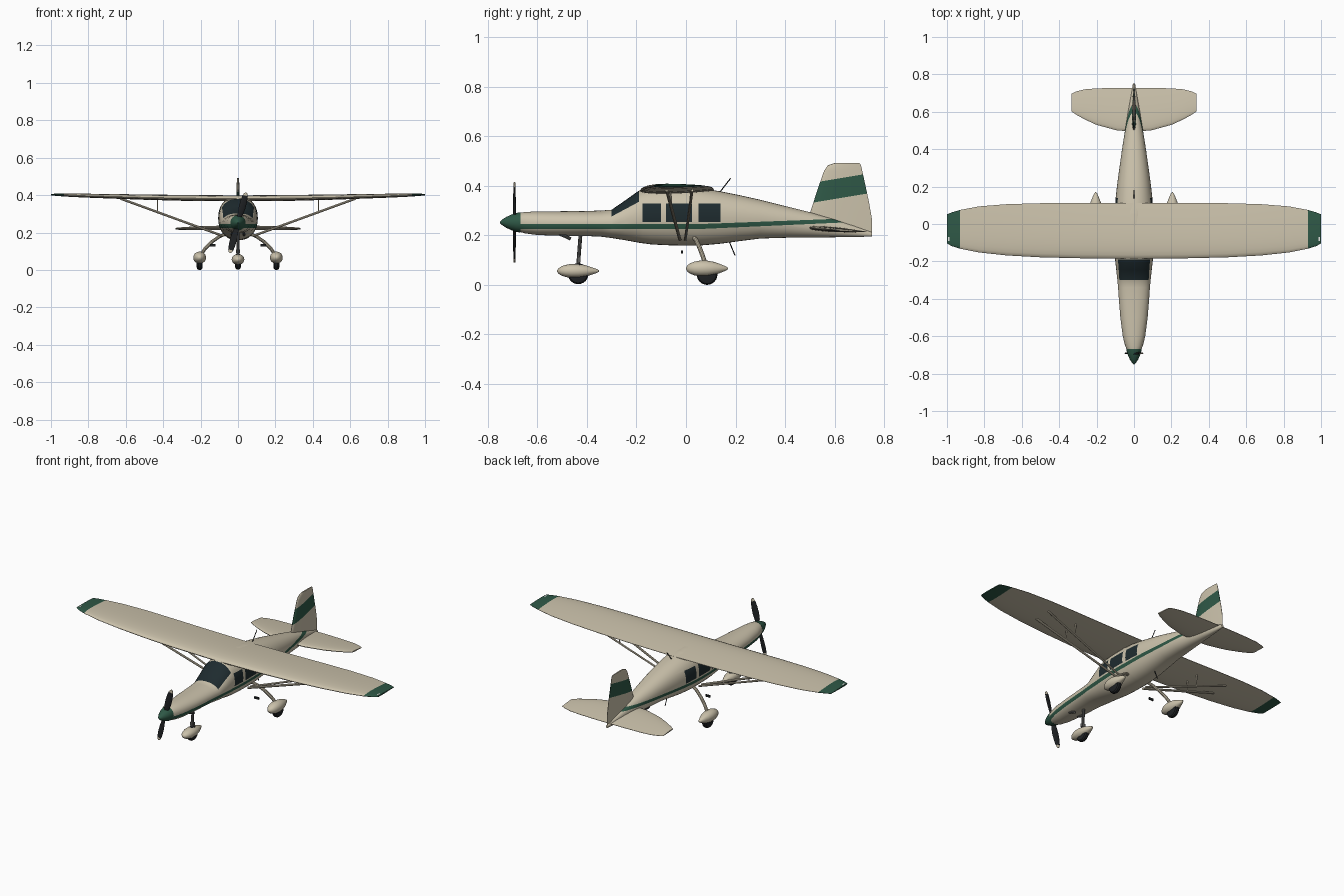
import bpy, bmesh, math
from mathutils import Vector, Matrix

if "Cube" in bpy.data.objects:
    bpy.data.objects.remove(bpy.data.objects["Cube"])


def material(name, rgb):
    m = bpy.data.materials.new(name)
    m.diffuse_color = (*rgb, 1)
    m.use_nodes = True
    m.node_tree.nodes["Principled BSDF"].inputs["Base Color"].default_value = m.diffuse_color
    return m


CREAM = material("cream_paint", (0.60, 0.54, 0.41))
GREEN = material("green_paint", (0.028, 0.098, 0.062))
GLASS = material("dark_glass", (0.013, 0.024, 0.028))
BLACK = material("black_rubber", (0.014, 0.016, 0.018))
METAL = material("grey_metal", (0.11, 0.11, 0.105))
WHITE = material("white_light", (0.8, 0.8, 0.78))


def loft(rings):
    bm = bmesh.new()
    vs = [[bm.verts.new(p) for p in r] for r in rings]
    n = len(vs[0])
    for a, b in zip(vs, vs[1:]):
        for i in range(n):
            bm.faces.new((a[i], a[(i + 1) % n], b[(i + 1) % n], b[i]))
    bm.faces.new(vs[0])
    bm.faces.new(vs[-1][::-1])
    bmesh.ops.recalc_face_normals(bm, faces=bm.faces)
    return bm


def finish(bm, name, mats, rule=None, angle=35):
    bm.normal_update()
    if rule:
        for f in bm.faces:
            f.material_index = rule(f.calc_center_median(), f.normal)
    me = bpy.data.meshes.new(name)
    bm.to_mesh(me)
    bm.free()
    for m in mats:
        me.materials.append(m)
    for p in me.polygons:
        p.use_smooth = True
    me.set_sharp_from_angle(angle=math.radians(angle))
    ob = bpy.data.objects.new(name, me)
    bpy.context.collection.objects.link(ob)
    return ob


def cut(bm, co, no, keep=lambda c: True):
    faces = [f for f in bm.faces if keep(f.calc_center_median())]
    geom = faces + list({e for f in faces for e in f.edges}) + list({v for f in faces for v in f.verts})
    bmesh.ops.bisect_plane(bm, geom=geom, plane_co=co, plane_no=no, dist=1e-5)


def cut_line(bm, y0, z0, y1, z1, keep=lambda c: True):
    cut(bm, (0, y0, z0), (0, -(z1 - z0), y1 - y0), keep)


def oval(y, w, z0, z1, n=36, e=2.2, x=0):
    pts = []
    for i in range(n):
        a = 2 * math.pi * i / n
        c, s = math.cos(a), math.sin(a)
        pts.append((x + w * math.copysign(abs(c) ** (2 / e), c), y,
                    (z0 + z1) / 2 + (z1 - z0) / 2 * math.copysign(abs(s) ** (2 / e), s)))
    return pts


def airfoil(lead, trail, thick, place, up=1.0, n=12):
    def half(t):
        return 5 * thick * (.2969 * t ** .5 - .126 * t - .3516 * t * t + .2843 * t ** 3 - .1015 * t ** 4) + .0008
    ts = [(1 - math.cos(math.pi * i / n)) / 2 for i in range(n + 1)]
    loop = [(t, half(t) * up) for t in reversed(ts)] + [(t, -half(t) * (2 - up)) for t in ts[1:]]
    return [place(lead + t * (trail - lead), h) for t, h in loop]


def rod(name, pts, r, mat, n=10):
    pts = [Vector(p) for p in pts]
    rings = []
    for i, p in enumerate(pts):
        d = pts[min(i + 1, len(pts) - 1)] - pts[max(i - 1, 0)]
        q = d.to_track_quat('Z', 'Y')
        rings.append([p + q @ Vector((r * math.cos(2 * math.pi * k / n), r * math.sin(2 * math.pi * k / n), 0))
                      for k in range(n)])
    return finish(loft(rings), name, [mat])


def box(name, co, size, mat):
    bm = bmesh.new()
    bmesh.ops.create_cube(bm, size=1, matrix=Matrix.Translation(co) @ Matrix.Diagonal((*size, 1)))
    return finish(bm, name, [mat])


# fuselage: y, half width, bottom, top
stations = [(-.672, .038, .214, .290), (-.65, .048, .208, .294), (-.60, .060, .201, .296), (-.5, .073, .198, .297),
            (-.4, .081, .197, .298), (-.34, .085, .194, .300), (-.3, .089, .189, .303), (-.245, .095, .180, .341),
            (-.19, .101, .170, .380), (-.14, .104, .163, .392), (-.08, .106, .160, .395), (0, .106, .158, .395),
            (.06, .104, .159, .390), (.14, .098, .166, .377), (.22, .089, .177, .361), (.30, .078, .187, .343),
            (.40, .064, .190, .318), (.50, .048, .191, .293), (.60, .032, .192, .265), (.68, .018, .193, .238),
            (.75, .006, .195, .212)]
bm = loft([oval(*s) for s in stations])
for y in (-.3, -.19, -.175, -.1, -.08, .025, .05, .14):
    cut(bm, (0, y, 0), (0, 1, 0))
for z in (.225, .245):
    cut(bm, (0, 0, z), (0, 0, 1), lambda c: c.y < .05)
for z in (.254, .328):
    cut(bm, (0, 0, z), (0, 0, 1), lambda c: -.175 < c.y < .14)
cut_line(bm, -.3, .276, -.19, .335, lambda c: -.3 < c.y < -.19)
cut_line(bm, .05, .225, .6, .25, lambda c: c.y > .05)
cut_line(bm, .05, .245, .6, .266, lambda c: c.y > .05)


def fuselage_paint(c, n):
    if -.3 < c.y < -.19 and c.z > .276 + (c.y + .3) * .536:
        return 2
    if .254 < c.z < .328 and any(a < c.y < b for a, b in ((-.175, -.1), (-.08, .025), (.05, .14))):
        return 2
    k = max(0, c.y - .05)
    return int(.225 + k * .0455 < c.z < .245 + k * .0382 and abs(n.x) > .15)


finish(bm, "fuselage", [CREAM, GREEN, GLASS], fuselage_paint)

# spinner
prof = [(-.75, .003), (-.742, .011), (-.725, .022), (-.705, .031), (-.685, .038), (-.668, .041)]
finish(loft([oval(y, r, .252 - r, .252 + r, 24, 2) for y, r in prof]), "spinner", [GREEN])

# propeller blades, tilted about the shaft
for s, side in ((1, "upper"), (-1, "lower")):
    rings = []
    for r, w in ((.02, .008), (.045, .015), (.08, .019), (.12, .018), (.15, .014), (.162, .009), (.167, .003)):
        tw = math.radians(28 * (1 - r / .2))
        ring = []
        for k in range(12):
            a = 2 * math.pi * k / 12
            u, v = w * math.cos(a), .0035 * math.sin(a)
            p = Vector((u * math.cos(tw) - v * math.sin(tw), u * math.sin(tw) + v * math.cos(tw), r))
            ring.append(Matrix.Rotation(math.radians(15) + (0 if s > 0 else math.pi), 3, 'Y') @ p
                        + Vector((0, -.692, .252)))
        rings.append(ring)
    finish(loft(rings), side + "_propeller_blade", [BLACK, CREAM],
           lambda c, n: int((c - Vector((0, -.692, .252))).length > .152))

# wing: x, leading y, trailing y, thickness, height
half = [(0, -.186, .112, .031, .380), (.3, -.183, .112, .030, .383), (.5, -.178, .111, .027, .387),
        (.68, -.168, .106, .023, .392), (.83, -.152, .094, .019, .396), (.93, -.132, .075, .014, .399),
        (.975, -.118, .062, .010, .401), (1.0, -.104, .052, .006, .402)]
secs = [(-x, a, b, t, z) for x, a, b, t, z in half[:0:-1]] + half
bm = loft([airfoil(a, b, t, lambda y, h, x=x, z=z: (x, y, z + h), 1.15) for x, a, b, t, z in secs])
finish(bm, "wing", [CREAM, GREEN], lambda c, n: int(abs(c.x) > .93))

# tailplane
half = [(0, .495, .728, .020, 0), (.09, .500, .728, .019, 0), (.2, .530, .725, .016, 0), (.265, .560, .720, .013, 0),
        (.31, .585, .708, .009, 0), (.335, .602, .696, .005, 0)]
secs = [(-x, a, b, t, z) for x, a, b, t, z in half[:0:-1]] + half
bm = loft([airfoil(a, b, t, lambda y, h, x=x: (x, y, .230 - (y - .5) * .07 + h)) for x, a, b, t, z in secs])
finish(bm, "tailplane", [CREAM])

# fin with sloping band
secs = [(.20, .53, .75, .020), (.265, .492, .75, .021), (.33, .513, .739, .019), (.40, .536, .724, .016),
        (.46, .557, .711, .013), (.482, .572, .706, .010), (.492, .602, .700, .006)]
bm = loft([airfoil(a, b, t, lambda y, h, z=z: (h, y, z)) for z, a, b, t in secs])
for z in (.333, .413):
    cut_line(bm, .52, z, .74, z + .037)
finish(bm, "fin", [CREAM, GREEN], lambda c, n: int(.333 < c.z - (c.y - .52) * .168 < .413))


# wheels with fairings
def wheel(name, x, y, zc, zp, hz):
    prof = ((0, .1), (.03, .38), (.1, .66), (.2, .87), (.33, 1), (.5, 1), (.68, .82), (.84, .5), (.95, .26), (1, .08))
    finish(loft([oval(y - .085 + .17 * t, .034 * r, zp - hz * r, zp + hz * r, 20, 2.1, x) for t, r in prof]),
           name + "_wheel_fairing", [CREAM])
    rings = []
    for dx, r in ((-.016, .028), (-.013, .037), (-.006, .042), (.006, .042), (.013, .037), (.016, .028)):
        rings.append([(x + dx, y + r * math.cos(k * math.pi / 12), zc + r * math.sin(k * math.pi / 12))
                      for k in range(24)])
    finish(loft(rings), name + "_tyre", [BLACK])


wheel("nose", 0, -.435, .045, .056, .028)
rod("nose_leg", [(0, -.425, .21), (0, -.436, .07)], .008, METAL)
box("nose_fork", (0, -.432, .10), (.022, .014, .02), METAL)

for s, side in ((1, "left"), (-1, "right")):
    wheel(side, s * .205, .085, .042, .066, .032)
    # main gear leg
    rod(side + "_main_leg", [(s * .06, .03, .195), (s * .10, .042, .178), (s * .14, .055, .150),
                             (s * .175, .068, .115), (s * .20, .08, .078)], .009, CREAM)
    # wing struts
    rod(side + "_front_strut", [(s * .085, -.025, .183), (s * .63, -.078, .382)], .0065, CREAM)
    rod(side + "_rear_strut", [(s * .085, -.003, .183), (s * .63, .025, .382)], .0055, CREAM)
    rod(side + "_front_jury_strut", [(s * .43, -.058, .308), (s * .43, -.062, .38)], .0035, CREAM)
    rod(side + "_rear_jury_strut", [(s * .43, .015, .308), (s * .43, .02, .38)], .0035, CREAM)
    # small fittings
    box(side + "_step", (s * .135, -.016, .132), (.03, .008, .012), BLACK)
    box(side + "_wingtip_light", (s * .99, -.08, .404), (.008, .02, .006), WHITE)
    rod(side + "_exhaust", [(s * .03, -.51, .205), (s * .032, -.48, .193), (s * .032, -.465, .185)], .007, METAL)

# antennas
rod("top_antenna", [(0, .135, .372), (0, .18, .43)], .0025, BLACK, 6)
rod("belly_antenna", [(0, .17, .185), (0, .198, .118)], .0025, BLACK, 6)
